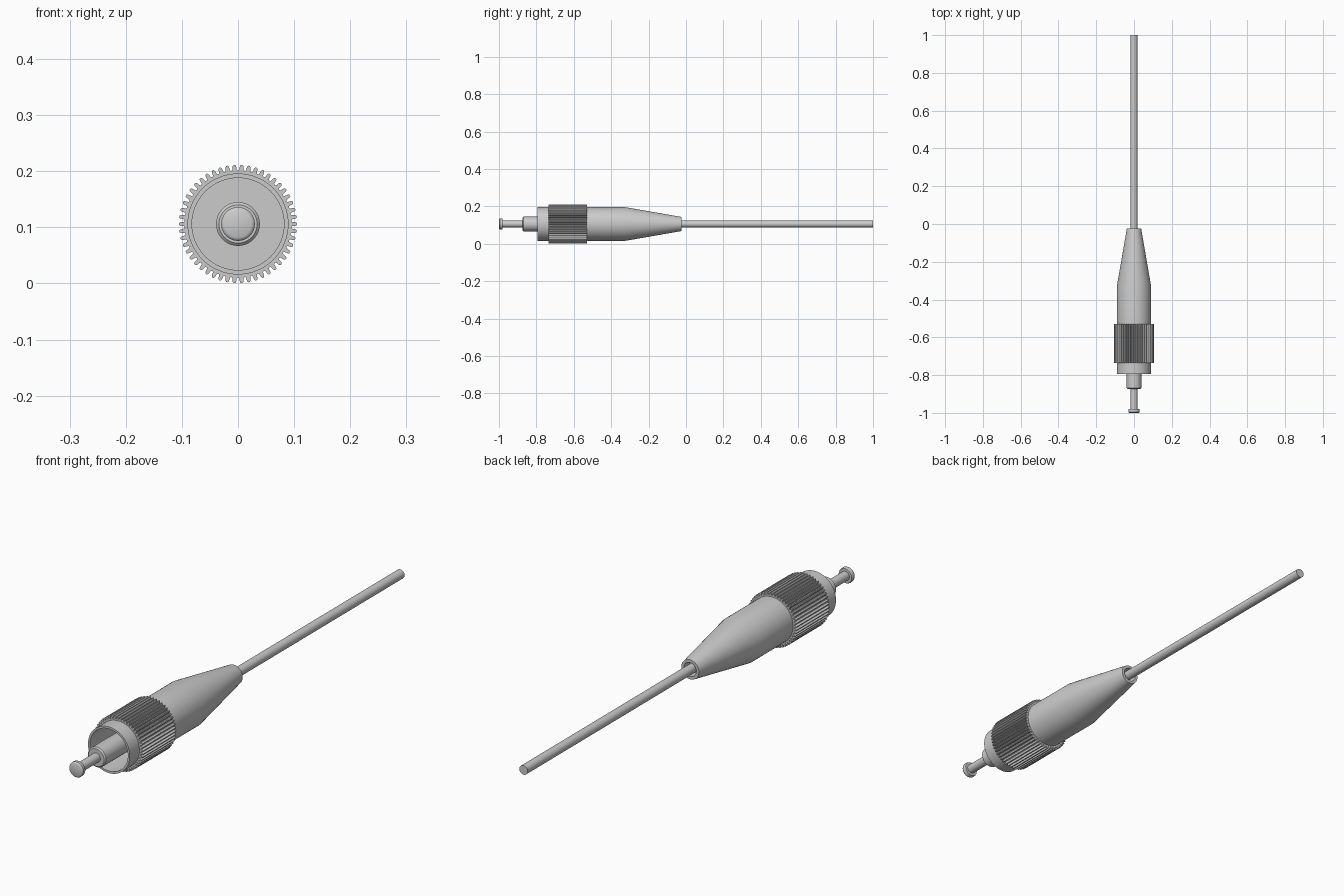
import bpy, bmesh, math

if "Cube" in bpy.data.objects:
    bpy.data.objects.remove(bpy.data.objects["Cube"])

CZ = 0.106  # height of the long axis


def finish(name, bm):
    bmesh.ops.recalc_face_normals(bm, faces=bm.faces)
    me = bpy.data.meshes.new(name)
    bm.to_mesh(me)
    bm.free()
    ob = bpy.data.objects.new(name, me)
    ob.location.z = CZ
    bpy.context.collection.objects.link(ob)
    bpy.ops.object.select_all(action='DESELECT')
    ob.select_set(True)
    bpy.context.view_layer.objects.active = ob
    bpy.ops.object.shade_smooth_by_angle(angle=math.radians(30))
    return ob


def lathe(name, profile, n=64):
    """Revolve (y, radius) points about the y axis; radius 0 closes an end."""
    bm = bmesh.new()
    rings = []
    for y, r in profile:
        if r == 0:
            rings.append([bm.verts.new((0, y, 0))] * n)
        else:
            rings.append([bm.verts.new((r * math.cos(2 * math.pi * i / n), y,
                                        r * math.sin(2 * math.pi * i / n))) for i in range(n)])
    for a, b in zip(rings, rings[1:]):
        for i in range(n):
            j = (i + 1) % n
            bm.faces.new(list(dict.fromkeys((a[i], a[j], b[j], b[i]))))
    return finish(name, bm)


# Protective cap pin with a rounded flange at the tip
lathe("tip_pin", [(-1, 0), (-1, 0.024), (-0.998, 0.028), (-0.995, 0.03), (-0.985, 0.03),
                  (-0.98, 0.028), (-0.98, 0.018), (-0.86, 0.018), (-0.86, 0)], 48)

# Ferrule, chamfered at the front
lathe("ferrule", [(-0.873, 0), (-0.873, 0.034), (-0.868, 0.039), (-0.59, 0.039), (-0.59, 0)], 48)

# Hollow sleeve, body and tapered strain relief, recessed around the cable
lathe("body_shell", [(-0.60, 0), (-0.60, 0.082), (-0.795, 0.082), (-0.795, 0.09), (-0.53, 0.09),
                     (-0.325, 0.09), (-0.025, 0.038), (-0.025, 0.027), (-0.06, 0.027),
                     (-0.06, 0)])

# Cable
lathe("cable", [(-0.10, 0), (-0.10, 0.018), (1, 0.018), (1, 0)], 32)

# Knurled grip ring: rounded teeth around a ring
TEETH = 50
tooth = [(-0.5, 0.095), (-0.32, 0.0965), (-0.24, 0.103), (-0.12, 0.1055),
         (0.12, 0.1055), (0.24, 0.103), (0.32, 0.0965)]
bm = bmesh.new()
outline = []
for k in range(TEETH):
    for t, r in tooth:
        a = 2 * math.pi * (k + t) / TEETH
        outline.append((r * math.cos(a), r * math.sin(a), a))
rows = []
for y, inner in ((-0.735, True), (-0.735, False), (-0.53, False), (-0.53, True)):
    rows.append([bm.verts.new((0.088 * math.cos(a), y, 0.088 * math.sin(a)) if inner
                              else (x, y, z)) for x, z, a in outline])
for a, b in zip(rows, rows[1:]):
    for i in range(len(outline)):
        j = (i + 1) % len(outline)
        bm.faces.new((a[i], a[j], b[j], b[i]))
finish("knurled_grip", bm)
